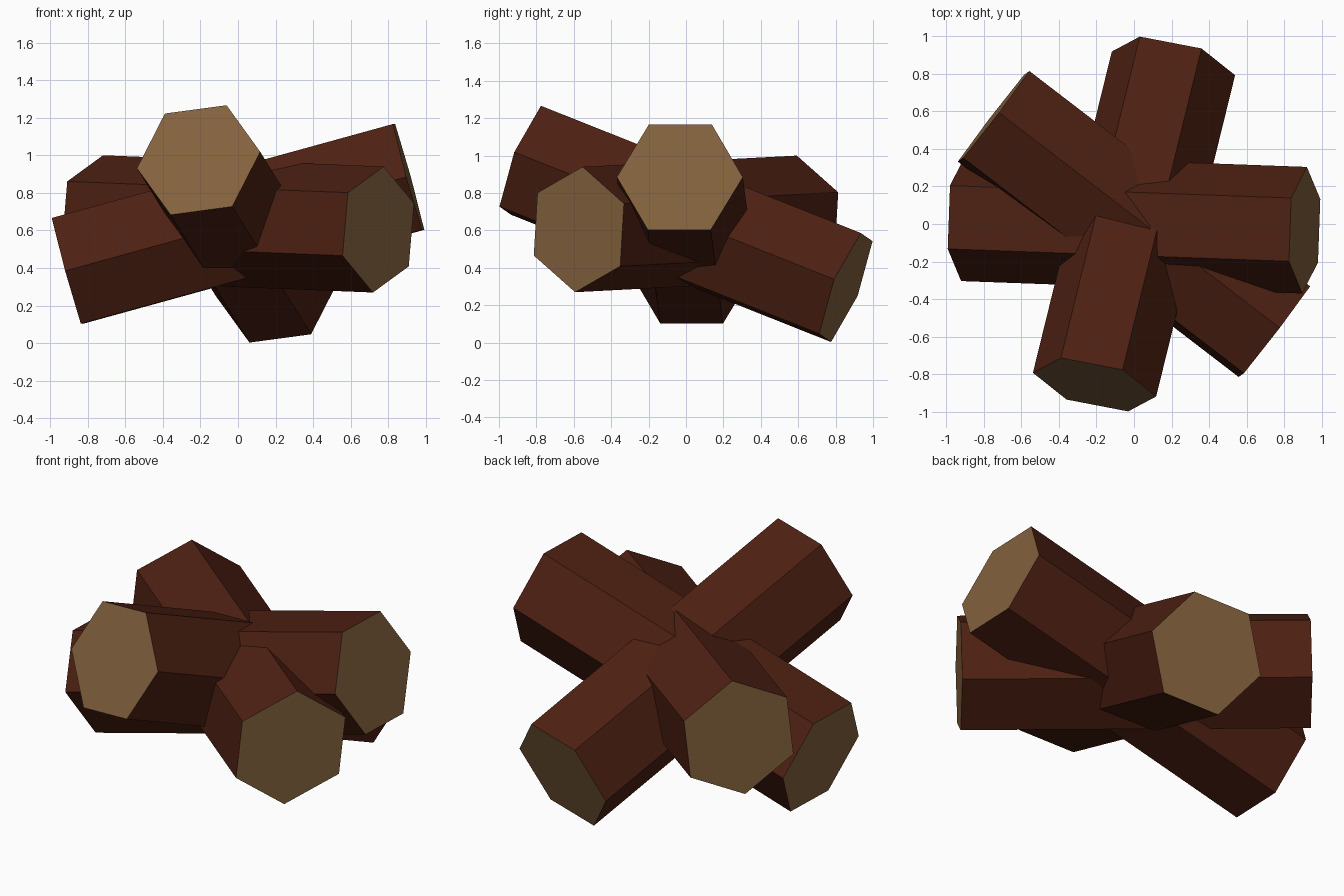
import bpy, bmesh
from mathutils import Vector, Matrix

if "Cube" in bpy.data.objects:
    bpy.data.objects.remove(bpy.data.objects["Cube"])

CENTRE = Vector((0, 0, 0.635))
RADIUS = 0.337


def material(name, colour):
    m = bpy.data.materials.new(name)
    m.diffuse_color = (*colour, 1)
    m.use_nodes = True
    m.node_tree.nodes["Principled BSDF"].inputs["Base Color"].default_value = m.diffuse_color
    return m


bark = material("bark", (0.075, 0.0145, 0.006))
cut_wood = material("cut_wood", (0.23, 0.122, 0.048))


def log(name, end, corner):
    """Six-sided log through the pile centre; corner fixes its roll."""
    axis = (Vector(end) - CENTRE)
    z = axis.normalized()
    x = Vector(corner)
    x = (x - z * x.dot(z)).normalized()
    y = z.cross(x)
    frame = Matrix((x, y, z)).transposed().to_4x4()

    bm = bmesh.new()
    bmesh.ops.create_cone(bm, cap_ends=True, segments=6, radius1=RADIUS,
                          radius2=RADIUS, depth=2 * axis.length)
    # align one corner of the hexagon with local x
    v = bm.verts[:][0].co
    turn = Vector((1, 0)).angle_signed(Vector((v.x, v.y)))
    bmesh.ops.rotate(bm, verts=bm.verts, matrix=Matrix.Rotation(turn, 3, 'Z'))
    for f in bm.faces:
        f.material_index = 1 if len(f.verts) == 6 else 0
    bmesh.ops.transform(bm, matrix=Matrix.Translation(CENTRE) @ frame,
                        verts=bm.verts)
    mesh = bpy.data.meshes.new(name)
    bm.to_mesh(mesh)
    bm.free()
    mesh.materials.append(bark)
    mesh.materials.append(cut_wood)
    ob = bpy.data.objects.new(name, mesh)
    bpy.context.collection.objects.link(ob)


# Three crossed logs
log("front_log", (-0.21, -0.855, 0.975), (-0.33, 0.065, -0.045))
log("side_log", (0.908, -0.033, 0.885), (-0.08, -0.167, 0.285))
log("diagonal_log", (0.747, -0.573, 0.605), (0.035, 0.015, 0.335))
